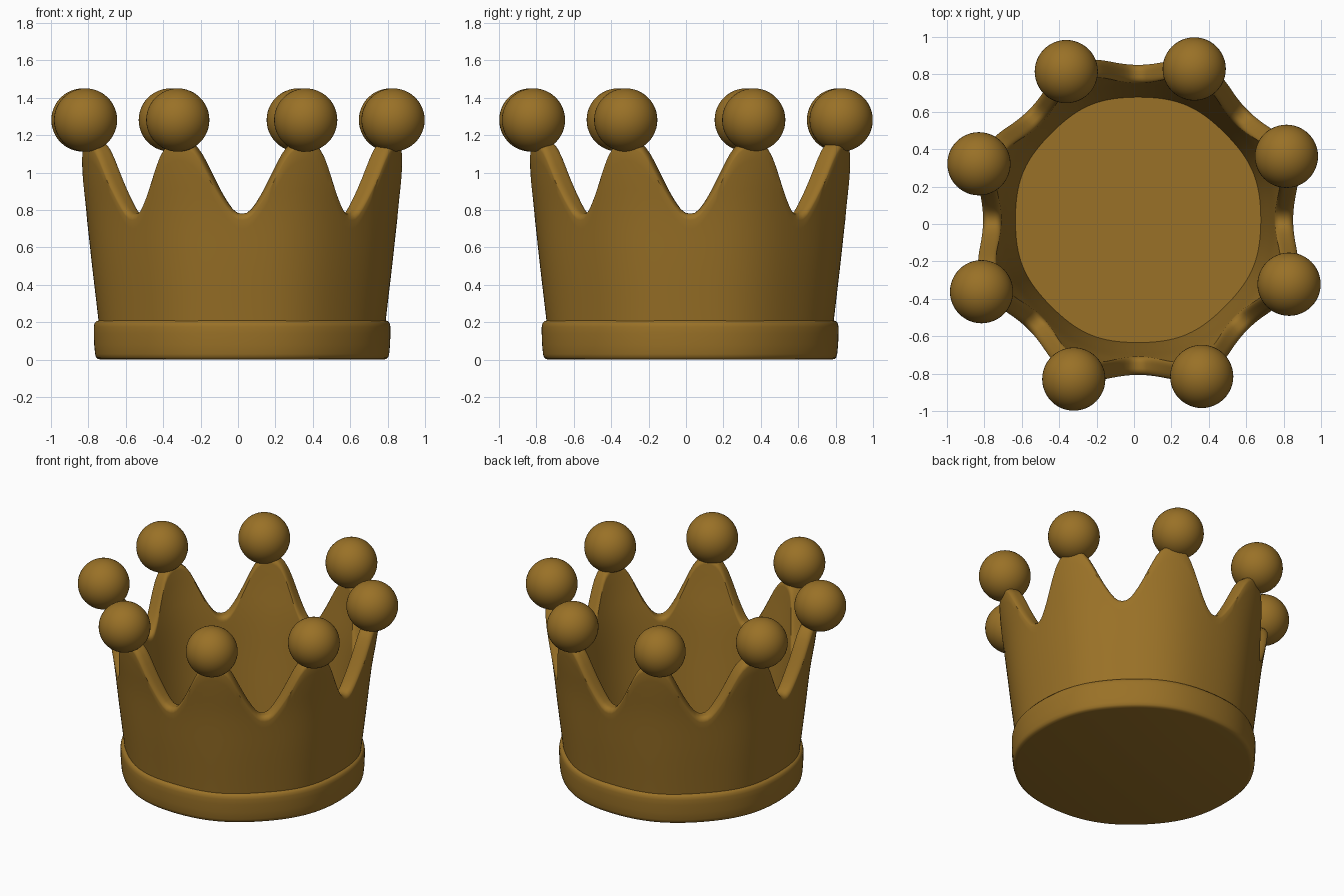
import bpy, bmesh, math

if "Cube" in bpy.data.objects:
    bpy.data.objects.remove(bpy.data.objects["Cube"])

gold = bpy.data.materials.new("antique_gold")
gold.diffuse_color = (0.32, 0.165, 0.02, 1)
gold.use_nodes = True
gold.node_tree.nodes["Principled BSDF"].inputs["Base Color"].default_value = gold.diffuse_color

SEG = 192           # columns around the crown
CX = CY = 0.022     # centre of the crown body


def interp(table, x):
    """Smooth (Hermite) interpolation through a short table of points."""
    n = len(table)
    if x <= table[0][0]:
        return table[0][1]
    if x >= table[-1][0]:
        return table[-1][1]

    def slope(i):
        a, b = table[max(i - 1, 0)], table[min(i + 1, n - 1)]
        return (b[1] - a[1]) / (b[0] - a[0])
    for i in range(n - 1):
        (x0, y0), (x1, y1) = table[i], table[i + 1]
        if x <= x1:
            h = x1 - x0
            t = (x - x0) / h
            return ((2*t**3 - 3*t**2 + 1) * y0 + (t**3 - 2*t**2 + t) * h * slope(i)
                    + (3*t**2 - 2*t**3) * y1 + (t**3 - t**2) * h * slope(i + 1))


# rim height by angle from the valley, and outer radius by height
RIM = [(-3, .795), (0, .78), (3, .795), (6.5, .86), (10, .95), (13, 1.04),
       (16, 1.12), (19, 1.16), (22.5, 1.175), (26, 1.16)]
OUTER = [(0, .745), (.21, .768), (.5, .802), (.8, .836), (1.0, .868), (1.2, .895)]
THICK = 0.1
FLOOR = 0.1


def finish(ob, angle=35):
    ob.data.materials.append(gold)
    bpy.ops.object.select_all(action='DESELECT')
    ob.select_set(True)
    bpy.context.view_layer.objects.active = ob
    bpy.ops.object.shade_smooth_by_angle(angle=math.radians(angle))


def lathe(name, profile, lobes, cap_start=False, cap_end=False):
    """Sweep profile(angle) -> [(r, z)] around, with faint eight-sided lobes."""
    bm = bmesh.new()
    cols = []
    for s in range(SEG):
        a = 2 * math.pi * s / SEG
        k = 1 + lobes * (1 - math.cos(8 * a)) / 2
        cols.append([bm.verts.new((CX + r * k * math.cos(a), CY + r * k * math.sin(a), z))
                     for r, z in profile(a)])
    for s in range(SEG):
        c, d = cols[s], cols[(s + 1) % SEG]
        for i in range(len(c) - 1):
            bm.faces.new((c[i], d[i], d[i + 1], c[i + 1]))
    if cap_start:
        bm.faces.new([c[0] for c in reversed(cols)])
    if cap_end:
        bm.faces.new([c[-1] for c in cols])
    me = bpy.data.meshes.new(name)
    bm.to_mesh(me)
    bm.free()
    ob = bpy.data.objects.new(name, me)
    bpy.context.collection.objects.link(ob)
    finish(ob)


def wall_profile(a):
    d = math.degrees(a) % 45
    top = interp(RIM, min(d, 45 - d))
    b = 0.035                       # rim rounding
    pts = []
    for i in range(15):             # outer side
        z = 0.1 + (top - b - 0.1) * i / 14
        pts.append((interp(OUTER, z), z))
    ro = interp(OUTER, top - b)
    for i in range(1, 6):           # outer rounding
        t = math.pi / 2 * i / 5
        pts.append((ro - b + b * math.cos(t), top - b + b * math.sin(t)))
    for i in range(5):              # inner rounding
        t = math.pi / 2 * (1 + i / 5)
        pts.append((ro - THICK + b + b * math.cos(t), top - b + b * math.sin(t)))
    for i in range(15):             # inner side
        z = top - b + (FLOOR - top + b) * i / 14
        pts.append((interp(OUTER, z) - THICK, z))
    return pts


def band_profile(a):
    return [(.755, 0), (.772, .004), (.781, .012), (.786, .03), (.791, .08), (.793, .14),
            (.793, .175), (.789, .194), (.780, .205), (.765, .21), (.745, .21)]


# pointed wall with inner floor, and the base band closed underneath
lathe("crown_wall", wall_profile, 0.014, cap_end=True)
lathe("base_band", band_profile, 0.008, cap_start=True)

# eight balls on the points, in two four-fold sets
for x, y in ((0.322, 0.829), (-0.362, 0.815)):
    for q in range(4):
        px, py = x, y
        for _ in range(q):
            px, py = py, -px
        bpy.ops.mesh.primitive_uv_sphere_add(segments=48, ring_count=24, radius=0.169,
                                             location=(px, py, 1.281))
        ball = bpy.context.object
        ball.name = "point_ball"
        finish(ball)
